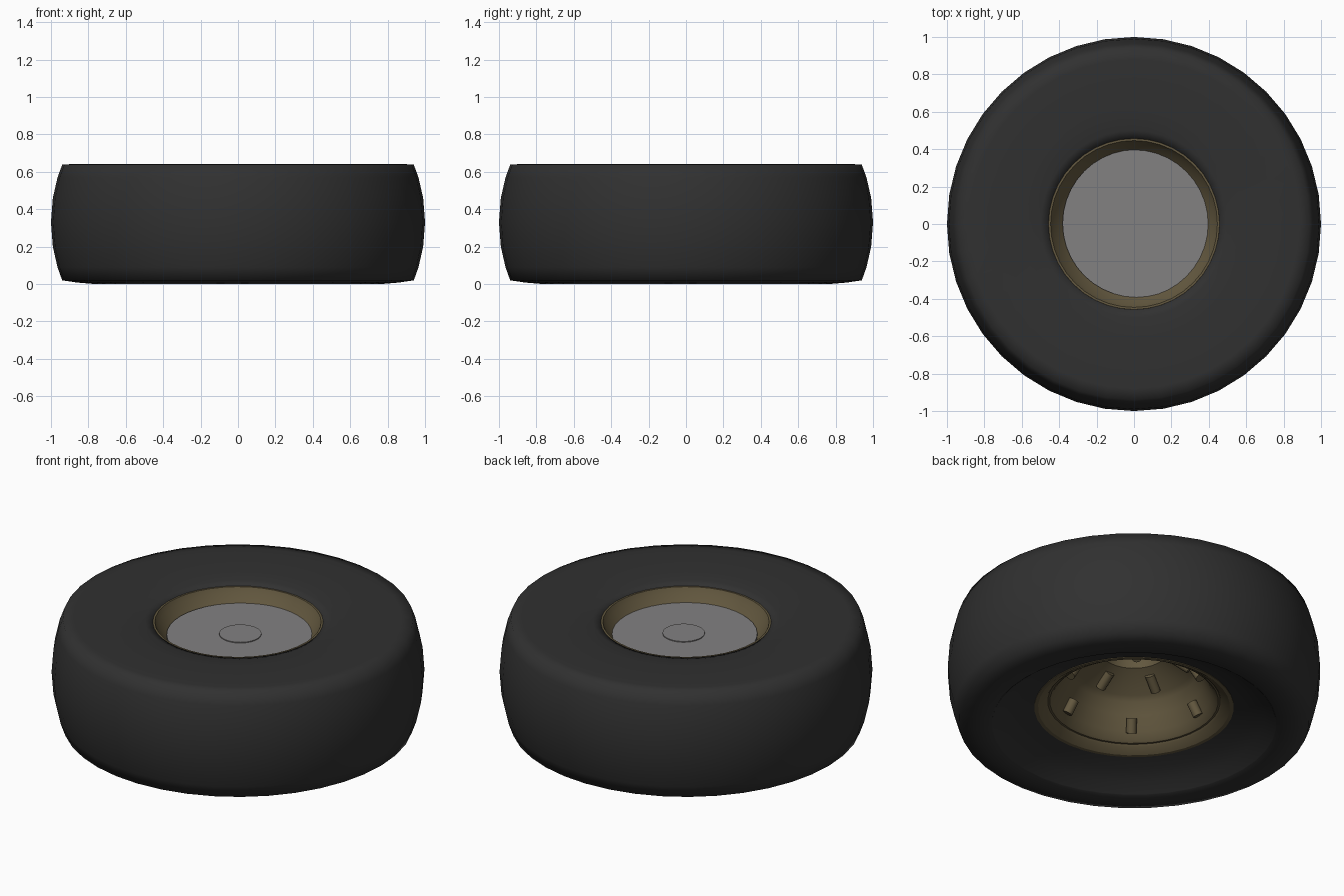
import bpy, bmesh, math
from mathutils import Vector

if "Cube" in bpy.data.objects:
    bpy.data.objects.remove(bpy.data.objects["Cube"])

SEG = 40


def material(name, rgb):
    m = bpy.data.materials.new(name)
    m.diffuse_color = (*rgb, 1.0)
    m.use_nodes = True
    m.node_tree.nodes["Principled BSDF"].inputs["Base Color"].default_value = m.diffuse_color
    return m


RUBBER = material("black rubber", (0.030, 0.030, 0.030))
BRONZE = material("dark bronze", (0.125, 0.098, 0.050))
GREY = material("plain grey", (0.225, 0.218, 0.221))


def finish(bm, name, mat, angle):
    bmesh.ops.remove_doubles(bm, verts=bm.verts, dist=1e-5)
    bmesh.ops.recalc_face_normals(bm, faces=bm.faces)
    me = bpy.data.meshes.new(name)
    bm.to_mesh(me)
    bm.free()
    me.materials.append(mat)
    for p in me.polygons:
        p.use_smooth = True
    me.set_sharp_from_angle(angle=math.radians(angle))
    ob = bpy.data.objects.new(name, me)
    bpy.context.collection.objects.link(ob)
    return ob


def lathe(name, profile, mat, angle=30):
    """Spin a closed (radius, height) outline around z."""
    bm = bmesh.new()
    rings = []
    for i in range(SEG):
        a = 2 * math.pi * i / SEG
        rings.append([bm.verts.new((r * math.cos(a), r * math.sin(a), z)) for r, z in profile])
    n = len(profile)
    for i in range(SEG):
        a, b = rings[i], rings[(i + 1) % SEG]
        for j in range(n):
            k = (j + 1) % n
            if profile[j][0] == 0 and profile[k][0] == 0:
                continue
            if profile[j][0] == 0:
                bm.faces.new((a[j], b[k], a[k]))
            elif profile[k][0] == 0:
                bm.faces.new((a[j], b[j], a[k]))
            else:
                bm.faces.new((a[j], b[j], b[k], a[k]))
    return finish(bm, name, mat, angle)


def rod(name, p, q, radius, mat):
    """Short round stud from p to q."""
    p, q = Vector(p), Vector(q)
    bm = bmesh.new()
    bmesh.ops.create_cone(bm, cap_ends=True, segments=12, radius1=radius,
                          radius2=radius, depth=(q - p).length)
    ob = finish(bm, name, mat, 40)
    ob.rotation_mode = 'QUATERNION'
    ob.rotation_quaternion = (q - p).to_track_quat('Z', 'Y')
    ob.location = (p + q) / 2
    return ob


# Tyre: rounded tread, flat top sidewall, slightly sloped underside
lathe("tyre", [
    (0.455, 0.617), (0.50, 0.630), (0.60, 0.638), (0.75, 0.642), (0.88, 0.642),
    (0.94, 0.638), (0.965, 0.57), (0.99, 0.46), (1.0, 0.33), (0.99, 0.20),
    (0.965, 0.09), (0.94, 0.02), (0.86, 0.008), (0.765, 0.0), (0.755, 0.012),
    (0.755, 0.15), (0.46, 0.15)], RUBBER, 80)

# Dished sidewall on the underside, between tyre edge and rim
lathe("inner_sidewall", [
    (0.762, 0.002), (0.70, 0.045), (0.62, 0.082), (0.52, 0.11), (0.52, 0.16),
    (0.762, 0.16)], RUBBER, 50)

# Rim: top lip and well, closed under the cover, deep stepped dish below
lathe("rim", [
    (0.0, 0.53), (0.38, 0.53), (0.395, 0.545), (0.430, 0.590), (0.443, 0.612), (0.446, 0.618),
    (0.457, 0.618), (0.470, 0.60), (0.470, 0.20), (0.535, 0.18), (0.535, 0.102),
    (0.515, 0.102), (0.470, 0.130), (0.463, 0.140), (0.452, 0.140), (0.440, 0.150),
    (0.415, 0.19), (0.375, 0.27), (0.345, 0.335), (0.320, 0.36), (0.175, 0.445),
    (0.165, 0.50), (0.0, 0.50)], BRONZE, 28)

# Grey cover plate with a slightly raised centre cap, a touch off centre
for name, r, z0, z1 in (("cover_plate", 0.395, 0.531, 0.547),
                        ("centre_cap", 0.113, 0.545, 0.552)):
    ob = lathe(name, [(0, z0), (r, z0), (r, z1), (0, z1)], GREY)
    ob.location = (0.013, 0.003, 0)

# Studs on the dish: an outer ring of short ones, an inner ring of long ones
def stud_ring(name, count, start, inner, outer, radius):
    for i in range(count):
        a = start + 2 * math.pi * i / count
        c, s = math.cos(a), math.sin(a)
        ends = [(r * c, r * s, z) for r, z in (inner, outer)]
        rod(f"{name}_{i + 1}", *ends, radius, BRONZE)


# the below view looks from back right, so its far side lies toward front left
FAR = math.radians(225)
stud_ring("outer_stud", 6, FAR + math.radians(7), (0.365, 0.245), (0.405, 0.175), 0.028)
stud_ring("inner_stud", 6, FAR - math.radians(18), (0.215, 0.415), (0.300, 0.360), 0.026)
